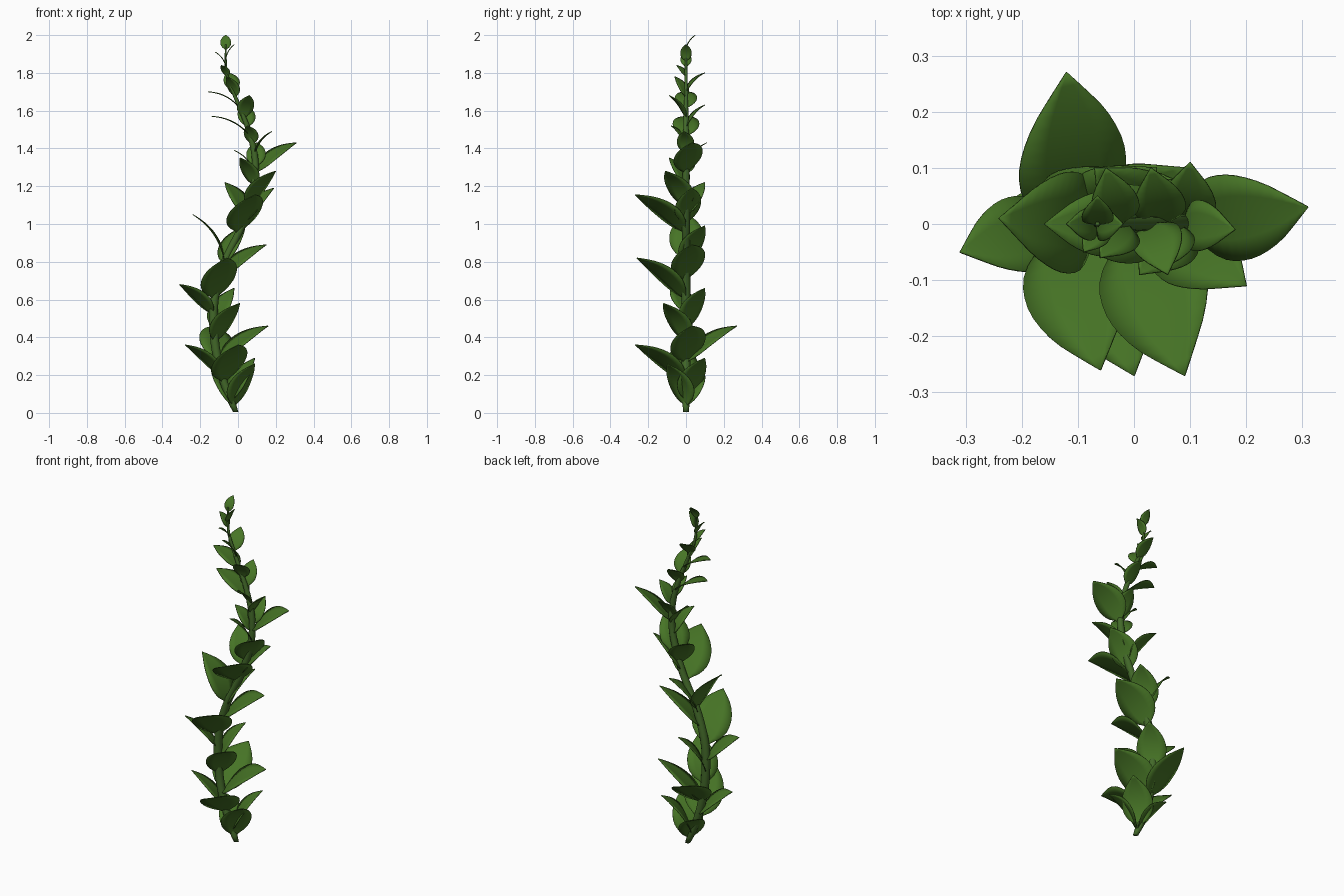
import bpy, bmesh, math
from mathutils import Vector

if "Cube" in bpy.data.objects:
    bpy.data.objects.remove(bpy.data.objects["Cube"])


def material(name, rgb):
    m = bpy.data.materials.new(name)
    m.diffuse_color = (*rgb, 1)
    m.use_nodes = True
    m.node_tree.nodes["Principled BSDF"].inputs["Base Color"].default_value = m.diffuse_color
    return m


leaf_mat = material("leaf green", (0.062, 0.175, 0.019))
stem_mat = material("stem green", (0.055, 0.14, 0.022))

# Winding centre line of the stem: (z, x), and its radius: (z, r)
PATH = [(0.0, -0.01), (0.12, -0.06), (0.25, -0.10), (0.4, -0.125), (0.6, -0.125),
        (0.8, -0.07), (1.0, 0.025), (1.2, 0.085), (1.35, 0.09), (1.5, 0.055),
        (1.65, -0.005), (1.8, -0.06), (1.95, -0.065)]
RADIUS = [(0.0, 0.014), (0.08, 0.021), (0.6, 0.023), (1.3, 0.018), (1.7, 0.010), (1.95, 0.004)]


def interp(table, t):
    """Smooth (Catmull-Rom style) lookup in a table of (t, value)."""
    n = len(table)
    slope = []
    for i in range(n):
        a, b = table[max(i - 1, 0)], table[min(i + 1, n - 1)]
        slope.append((b[1] - a[1]) / (b[0] - a[0]))
    i = 0
    while i < n - 2 and t > table[i + 1][0]:
        i += 1
    (t0, v0), (t1, v1) = table[i], table[i + 1]
    h = t1 - t0
    u = (t - t0) / h
    return ((2 * u**3 - 3 * u**2 + 1) * v0 + (u**3 - 2 * u**2 + u) * h * slope[i]
            + (3 * u**2 - 2 * u**3) * v1 + (u**3 - u**2) * h * slope[i + 1])


def finish(bm, name, mat):
    bmesh.ops.recalc_face_normals(bm, faces=bm.faces)
    me = bpy.data.meshes.new(name)
    bm.to_mesh(me)
    bm.free()
    me.materials.append(mat)
    for p in me.polygons:
        p.use_smooth = True
    ob = bpy.data.objects.new(name, me)
    bpy.context.collection.objects.link(ob)
    return ob


# Stem: tapered round tube along the path
bm = bmesh.new()
SEG, SIDES = 60, 12
rings = []
for i in range(SEG + 1):
    z = 0.005 + 1.945 * i / SEG
    r = interp(RADIUS, z)
    x = interp(PATH, z)
    rings.append([bm.verts.new((x + r * math.cos(a), r * math.sin(a), z))
                  for a in (2 * math.pi * k / SIDES for k in range(SIDES))])
for lo, hi in zip(rings, rings[1:]):
    for k in range(SIDES):
        j = (k + 1) % SIDES
        bm.faces.new((lo[k], lo[j], hi[j], hi[k]))
bm.faces.new(rings[0])
bm.faces.new(rings[-1])
finish(bm, "stem", stem_mat)

# Half-width of a leaf along its length
OUTLINE = [(0, 0.03), (0.06, 0.25), (0.15, 0.64), (0.28, 0.92), (0.43, 1.0),
           (0.58, 0.93), (0.75, 0.68), (0.9, 0.3), (1, 0.0)]


def leaf(index, tip, zb, rolled):
    """Ovate blade arching from the stem at height zb out to the tip."""
    tip = Vector(tip)
    base = Vector((interp(PATH, zb), 0, zb))
    chord = tip - base
    length = chord.length
    side = Vector((0, 0, 1)).cross(chord).normalized()
    up = chord.cross(side).normalized()
    half = 0.3 * length
    arch = 0.08 if rolled else 0.11
    tilt = 0.3 if rolled else 0.0
    across_dir = (side + up * tilt).normalized()
    rows, across = 14, (-1, -0.5, 0, 0.5, 1)
    bm = bmesh.new()
    grid = []
    for i in range(rows + 1):
        t = i / rows
        w = max(interp(OUTLINE, t), 0.01) * half
        mid = base + chord * t + up * (arch * length * 4 * t * (1 - t))
        grid.append([bm.verts.new(mid + across_dir * (w * s) + up * (0.04 * w * abs(s)))
                     for s in across])
    for a, b in zip(grid, grid[1:]):
        for k in range(len(across) - 1):
            bm.faces.new((a[k], a[k + 1], b[k + 1], b[k]))
    ob = finish(bm, f"leaf_{index:02d}", leaf_mat)
    mod = ob.modifiers.new("thickness", "SOLIDIFY")
    mod.thickness = 0.004
    mod.offset = 0


# Large leaves, rolled a little about their own axis: tip x, y, z and height of attachment
ROLLED = [
    (-.28, -.03, .36, .19), (.00, -.27, .36, .16), (.16, .03, .46, .265),
    (-.12, .27, .46, .265), (-.31, -.05, .68, .52), (-.06, -.26, .82, .60),
    (.15, .03, .89, .70), (.09, -.27, 1.155, .95), (.19, .03, 1.19, 1.0),
    (.31, .03, 1.43, 1.27)]
# Level leaves
LEVEL = [
    (-.14, .10, .21, .03), (.09, -.10, .26, .03), (.09, .10, .29, .06),
    (.01, -.12, .58, .37), (-.02, .10, .66, .44), (.04, .10, .99, .78),
    (-.24, .01, 1.05, .80), (.20, -.11, 1.28, 1.08), (-.07, .10, 1.22, 1.04),
    (.01, -.09, 1.35, 1.20), (-.02, 0, 1.39, 1.26),
    (.10, .11, 1.43, 1.30), (.18, -.01, 1.49, 1.37), (.05, -.08, 1.52, 1.42),
    (-.14, 0, 1.57, 1.46), (.03, .10, 1.63, 1.51), (.06, -.09, 1.68, 1.56),
    (-.16, 0, 1.70, 1.61), (-.06, -.06, 1.78, 1.67), (-.05, .10, 1.80, 1.70),
    (-.09, -.05, 1.84, 1.78), (-.02, 0, 1.95, 1.86), (-.12, 0, 1.91, 1.83),
    (-.065, .05, 2.0, 1.92)]
for n, (x, y, z, zb) in enumerate(ROLLED + LEVEL, 1):
    leaf(n, (x, y, z), zb, n <= len(ROLLED))
